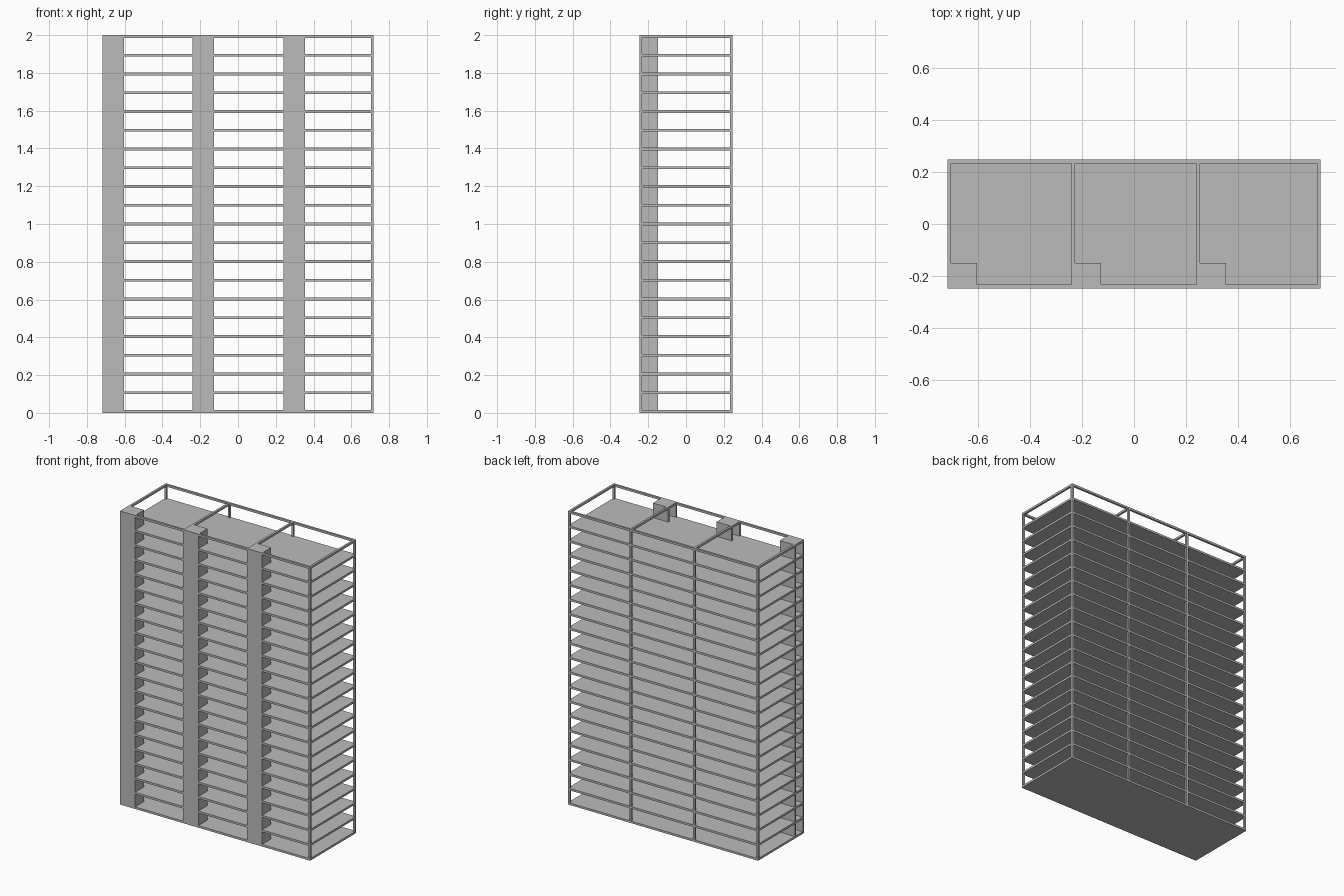
import bpy

if "Cube" in bpy.data.objects:
    bpy.data.objects.remove(bpy.data.objects["Cube"], do_unlink=True)

concrete = bpy.data.materials.new("concrete_grey")
concrete.use_nodes = True
colour = (0.5, 0.5, 0.5, 1)
concrete.diffuse_color = colour
concrete.node_tree.nodes["Principled BSDF"].inputs["Base Color"].default_value = colour

HALF_X, HALF_Y, HEIGHT = 0.717, 0.247, 2.0
T = 0.014                     # member thickness
STOREYS = 20
SHAFT_W, SHAFT_D = 0.114, 0.098
BAYS = [-HALF_X, -0.24, 0.24]  # left edge of each bay
POSTS = BAYS + [HALF_X - T]


def box(name, x0, x1, y0, y1, z0, z1):
    corners = [(x, y, z) for z in (z0, z1) for x, y in ((x0, y0), (x1, y0), (x1, y1), (x0, y1))]
    faces = [(3, 2, 1, 0), (4, 5, 6, 7)]
    faces += [(i, (i + 1) % 4, (i + 1) % 4 + 4, i + 4) for i in range(4)]
    mesh = bpy.data.meshes.new(name)
    mesh.from_pydata(corners, [], faces)
    mesh.materials.append(concrete)
    obj = bpy.data.objects.new(name, mesh)
    bpy.context.collection.objects.link(obj)
    return obj


# Floor slabs, repeated up the tower
floor = box("floor_slabs", -HALF_X, HALF_X, -HALF_Y, HALF_Y, 0, T)
stack = floor.modifiers.new("storeys", "ARRAY")
stack.count = STOREYS
stack.use_relative_offset = False
stack.use_constant_offset = True
stack.constant_offset_displace = (0, 0, (HEIGHT - T) / STOREYS)

# Open roof frame: long edge beams and cross beams
for name, y in (("front", -HALF_Y), ("back", HALF_Y - T)):
    box(f"{name}_roof_beam", -HALF_X, HALF_X, y, y + T, HEIGHT - T, HEIGHT)
for x in POSTS:
    box("cross_roof_beam", x, x + T, -HALF_Y, HALF_Y, HEIGHT - T, HEIGHT)

# Full-height posts along the front and back
for x in POSTS:
    box("back_post", x, x + T, HALF_Y - T, HALF_Y, 0, HEIGHT)
    box("front_post", x, x + T, -HALF_Y, -HALF_Y + T, 0, HEIGHT)

# Vertical shafts: front, side and rear walls under a solid cap
for x in BAYS:
    x1, y0, y1 = x + SHAFT_W, -HALF_Y, -HALF_Y + SHAFT_D
    box("shaft_front_wall", x, x1, y0, y0 + T, 0, HEIGHT)
    box("shaft_side_wall", x1 - T, x1, y0, y1, 0, HEIGHT)
    box("shaft_rear_wall", x, x1, y1 - T, y1, 0, HEIGHT)
    box("shaft_cap", x, x1, y0, y1, HEIGHT - T, HEIGHT)
